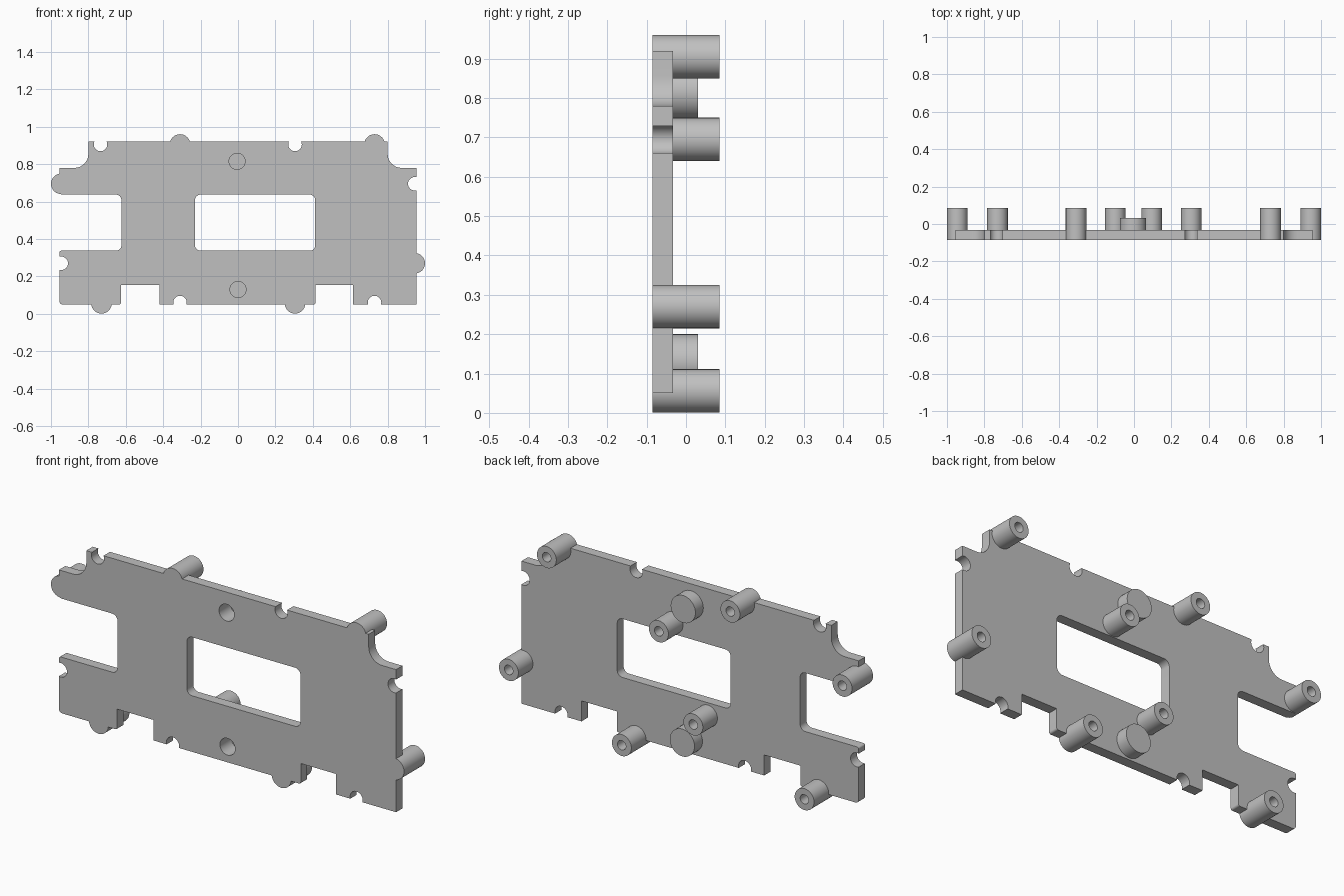
import bpy, bmesh, math
from mathutils import Vector

cube = bpy.data.objects.get("Cube")
if cube:
    bpy.data.objects.remove(cube, do_unlink=True)

FRONT, PLATE_BACK, POST_END, DISC_END = -0.085, -0.033, 0.085, 0.031
POST_R, HOLE_R, NOTCH_R, POCKET_R, DISC_R = 0.055, 0.024, 0.036, 0.043, 0.07

grey = bpy.data.materials.new("grey plastic")
grey.use_nodes = True
colour = (0.53, 0.53, 0.53, 1)
grey.diffuse_color = colour
grey.node_tree.nodes["Principled BSDF"].inputs["Base Color"].default_value = colour


def make_object(name, bm):
    bmesh.ops.recalc_face_normals(bm, faces=bm.faces)
    mesh = bpy.data.meshes.new(name)
    bm.to_mesh(mesh)
    bm.free()
    mesh.materials.append(grey)
    ob = bpy.data.objects.new(name, mesh)
    bpy.context.collection.objects.link(ob)
    return ob


def rounded(corners, steps=8):
    """Turn (x, z, radius) corners into a filleted outline."""
    out = []
    for i, (x, z, r) in enumerate(corners):
        p = Vector((x, z))
        if not r:
            out.append(p)
            continue
        a = (Vector(corners[i - 1][:2]) - p).normalized()
        b = (Vector(corners[(i + 1) % len(corners)][:2]) - p).normalized()
        centre = p + (a + b) * r
        for k in range(steps + 1):
            t = k / steps * math.pi / 2
            out.append(centre - b * r * math.cos(t) - a * r * math.sin(t))
    return out


def circle(x, z, r, n=40):
    return [Vector((x + r * math.cos(k * math.tau / n), z + r * math.sin(k * math.tau / n)))
            for k in range(n)]


def prism(bm, outline, y0, y1):
    face = bm.faces.new([bm.verts.new((p.x, y0, p.y)) for p in outline])
    made = bmesh.ops.extrude_face_region(bm, geom=[face], use_keep_orig=True)["geom"]
    verts = [g for g in made if isinstance(g, bmesh.types.BMVert)]
    bmesh.ops.translate(bm, verts=verts, vec=(0, y1 - y0, 0))


def lathe(name, profile, x, z):
    """Spin (radius, y) points around the y axis."""
    bm = bmesh.new()
    verts = [bm.verts.new((r, y, 0)) for r, y in profile]
    edges = [bm.edges.new(pair) for pair in zip(verts, verts[1:])]
    bmesh.ops.spin(bm, geom=verts + edges, cent=(0, 0, 0), axis=(0, 1, 0),
                   angle=math.tau, steps=40)
    bmesh.ops.remove_doubles(bm, verts=bm.verts, dist=0.0001)
    ob = make_object(name, bm)
    ob.location = (x, 0, z)
    return ob


def boolean(ob, helper, operation):
    helper.hide_render = True
    mod = ob.modifiers.new("boolean", "BOOLEAN")
    mod.operation, mod.object, mod.solver = operation, helper, "EXACT"
    bpy.context.view_layer.update()
    result = bpy.data.meshes.new_from_object(
        ob.evaluated_get(bpy.context.evaluated_depsgraph_get()))
    ob.modifiers.clear()
    ob.data = result
    bpy.data.objects.remove(helper, do_unlink=True)


# Positions of the fittings
edge_posts = [(-0.31, 0.905), (0.73, 0.905), (-0.73, 0.056), (0.305, 0.056),
              (0.945, 0.27), (-0.945, 0.695)]
inner_posts = [(0.095, 0.695), (-0.1, 0.27)]
notches = [(-0.735, 0.905), (0.305, 0.905), (-0.31, 0.06), (0.73, 0.06),
           (0.945, 0.695), (-0.945, 0.27)]
discs = [(-0.005, 0.815), (0, 0.13)]

# Plate with stepped corners, bottom slots and an open bay on one side
plate_corners = [
    (-0.955, 0.05, 0.018), (-0.625, 0.05, 0.01), (-0.625, 0.155, 0), (-0.42, 0.155, 0),
    (-0.42, 0.05, 0), (0.415, 0.05, 0.01), (0.415, 0.155, 0), (0.615, 0.155, 0),
    (0.615, 0.05, 0), (0.955, 0.05, 0), (0.955, 0.78, 0), (0.8, 0.78, 0.075),
    (0.8, 0.92, 0), (-0.8, 0.92, 0), (-0.8, 0.78, 0.075), (-0.955, 0.78, 0),
    (-0.955, 0.637, 0.015), (-0.623, 0.637, 0.03), (-0.623, 0.337, 0.03),
    (-0.955, 0.337, 0.01)]
bm = bmesh.new()
prism(bm, rounded(plate_corners), FRONT, PLATE_BACK)
plate = make_object("plate", bm)

# Round lugs where posts overhang the plate edge
bm = bmesh.new()
for x, z in edge_posts:
    prism(bm, circle(x, z, POST_R), FRONT, PLATE_BACK)
boolean(plate, make_object("lugs", bm), "UNION")

# Window, edge notches and pocket openings
bm = bmesh.new()
window = [(-0.23, 0.337, 0.03), (0.413, 0.337, 0.03),
          (0.413, 0.637, 0.03), (-0.23, 0.637, 0.03)]
cuts = [rounded(window)]
cuts += [circle(x, z, NOTCH_R) for x, z in notches]
cuts += [circle(x, z, POCKET_R) for x, z in discs]
for outline in cuts:
    prism(bm, outline, FRONT - 0.05, PLATE_BACK + 0.05)
boolean(plate, make_object("cutter", bm), "DIFFERENCE")
parts = [plate]

# Hollow screw posts on the back
post_profile = [(POST_R, PLATE_BACK), (POST_R, POST_END), (HOLE_R, POST_END),
                (HOLE_R, PLATE_BACK + 0.003), (0, PLATE_BACK + 0.003)]
for i, (x, z) in enumerate(edge_posts + inner_posts):
    parts.append(lathe(f"screw_post_{i + 1}", post_profile, x, z))

# Short round cups behind the front pockets
cup_profile = [(0, DISC_END), (DISC_R, DISC_END), (DISC_R, PLATE_BACK),
               (POCKET_R, PLATE_BACK), (POCKET_R, DISC_END - 0.025), (0, DISC_END - 0.025)]
for name, (x, z) in zip(("upper_cup", "lower_cup"), discs):
    parts.append(lathe(name, cup_profile, x, z))

# Smooth round walls, keep edges sharp
bpy.ops.object.select_all(action="DESELECT")
for ob in parts:
    ob.select_set(True)
bpy.context.view_layer.objects.active = plate
bpy.ops.object.shade_smooth_by_angle(angle=math.radians(30))
